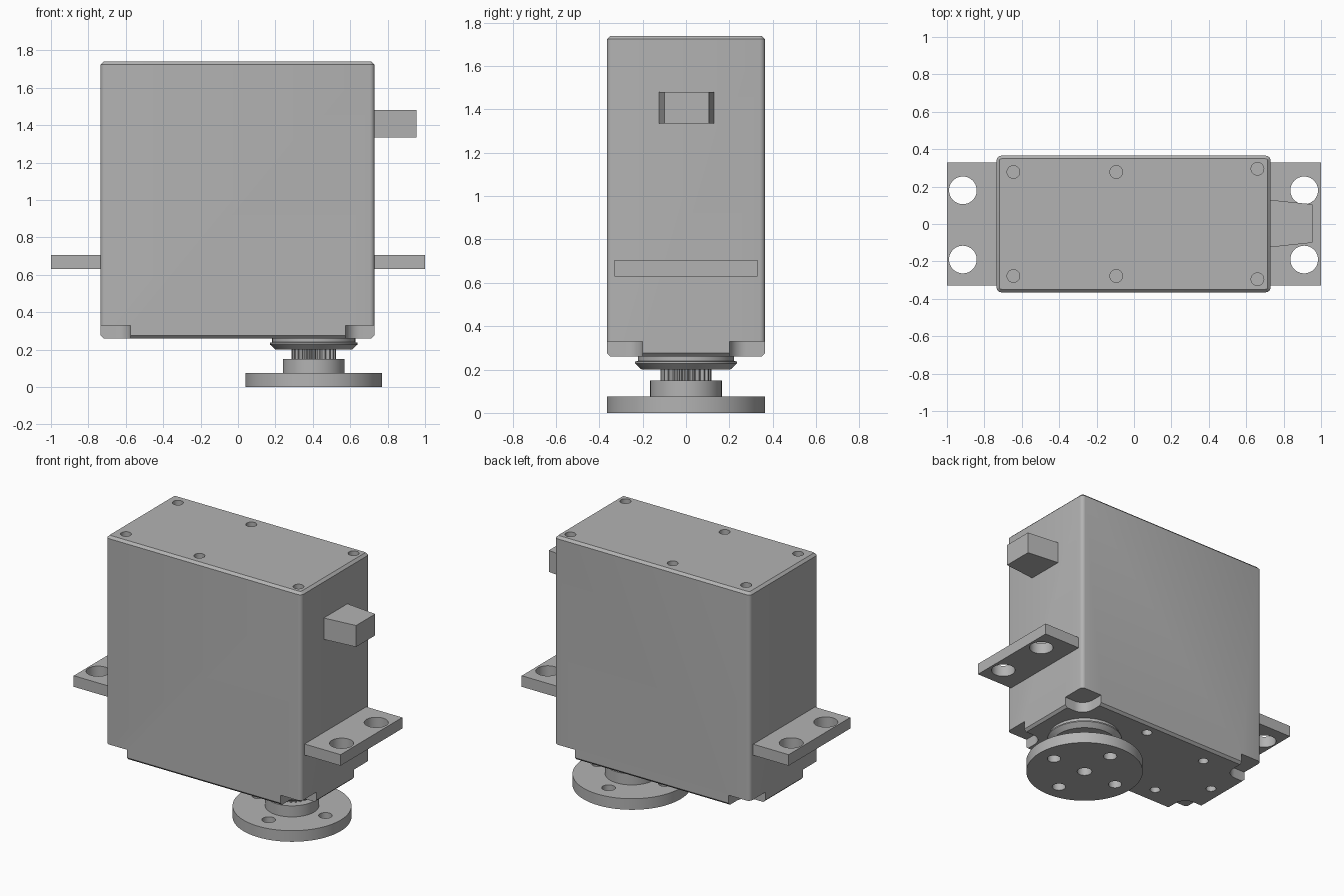
import bpy, bmesh
from math import sin, cos, pi, radians
from mathutils import Matrix

if "Cube" in bpy.data.objects:
    bpy.data.objects.remove(bpy.data.objects["Cube"], do_unlink=True)

grey = bpy.data.materials.new("plain grey")
grey.use_nodes = True
GREY = (0.45, 0.45, 0.45, 1)
grey.diffuse_color = GREY
grey.node_tree.nodes["Principled BSDF"].inputs["Base Color"].default_value = GREY

SHAFT_X = 0.405


def add_object(name, bm):
    bmesh.ops.recalc_face_normals(bm, faces=bm.faces)
    mesh = bpy.data.meshes.new(name)
    bm.to_mesh(mesh)
    bm.free()
    mesh.materials.append(grey)
    obj = bpy.data.objects.new(name, mesh)
    bpy.context.collection.objects.link(obj)
    return obj


def prism(bm, points, z0, z1):
    """Extrude a flat outline from z0 to z1."""
    face = bm.faces.new([bm.verts.new((x, y, z0)) for x, y in points])
    top = bmesh.ops.extrude_face_region(bm, geom=[face])["geom"]
    verts = [v for v in top if isinstance(v, bmesh.types.BMVert)]
    bmesh.ops.translate(bm, verts=verts, vec=(0, 0, z1 - z0))


def circle(x, y, r, n=32):
    return [(x + r * cos(2 * pi * i / n), y + r * sin(2 * pi * i / n)) for i in range(n)]


def rect(x0, x1, y0, y1):
    return [(x0, y0), (x1, y0), (x1, y1), (x0, y1)]


def lathe(name, profile, n=64):
    """Stack of rings (radius, height) around the shaft axis."""
    bm = bmesh.new()
    rings = [[bm.verts.new((x, y, z)) for x, y in circle(SHAFT_X, 0, r, n)] for r, z in profile]
    for a, b in zip(rings, rings[1:]):
        for i in range(n):
            j = (i + 1) % n
            bm.faces.new((a[i], a[j], b[j], b[i]))
    bm.faces.new(rings[0])
    bm.faces.new(rings[-1])
    return add_object(name, bm)


def cut(obj, prisms):
    """Subtract prisms (outline, z0, z1) and bake the result."""
    bm = bmesh.new()
    for outline, z0, z1 in prisms:
        prism(bm, outline, z0, z1)
    cutter = add_object("cutter", bm)
    cutter.hide_render = True
    mod = obj.modifiers.new("cut", "BOOLEAN")
    mod.operation, mod.solver, mod.object = "DIFFERENCE", "EXACT", cutter
    bpy.context.view_layer.update()
    graph = bpy.context.evaluated_depsgraph_get()
    baked = bpy.data.meshes.new_from_object(obj.evaluated_get(graph))
    obj.modifiers.clear()
    obj.data = baked
    bpy.data.objects.remove(cutter, do_unlink=True)


# Case: box with rounded uprights and chamfered rims
bm = bmesh.new()
prism(bm, rect(-0.735, 0.73, -0.365, 0.365), 0.26, 1.74)
uprights = [e for e in bm.edges if abs(e.verts[0].co.z - e.verts[1].co.z) > 1]
bmesh.ops.bevel(bm, geom=uprights, offset=0.025, segments=4, profile=0.5, affect="EDGES")
rims = [e for e in bm.edges if abs(e.verts[0].co.z - e.verts[1].co.z) < 0.01]
bmesh.ops.bevel(bm, geom=rims, offset=0.016, segments=1, affect="EDGES")
case = add_object("case", bm)

# Corner notches with a rounded inner corner, and screw holes
cuts = []
for sx in (-1, 1):
    for sy in (-1, 1):
        r = 0.08
        arc = [(0.575 + r - r * cos(t * pi / 16), 0.2 + r - r * sin(t * pi / 16)) for t in range(9)]
        outline = [(0.9, 0.2), (0.9, 0.5), (0.575, 0.5)] + arc
        cuts.append(([(sx * x, sy * y) for x, y in outline], 0.2, 0.33))
        cuts.append((circle(sx * 0.65, sy * 0.28, 0.035, 24), 0.3, 0.42))
for sy in (-1, 1):
    for x, y in ((-0.645, 0.278), (-0.095, 0.278), (0.66, 0.295)):
        cuts.append((circle(x, sy * y, 0.034, 24), 1.68, 1.8))
    for x, y in ((0.13, 0.28), (-0.37, 0.235)):
        cuts.append((circle(x, sy * y, 0.032, 24), 0.2, 0.33))
cuts.append((circle(-0.63, 0, 0.032, 24), 0.2, 0.33))
cut(case, cuts)

# Mounting ears with two screw holes each
ears = []
for side, x0, x1 in (("left", 0.72, 1.0), ("right", -1.0, -0.72)):
    bm = bmesh.new()
    prism(bm, rect(x0, x1, -0.33, 0.33), 0.63, 0.705)
    ear = add_object(side + "_mounting_ear", bm)
    hole_x = 0.91 if x0 > 0 else -0.915
    cut(ear, [(circle(hole_x, y, 0.074, 48), 0.5, 0.8) for y in (-0.19, 0.18)])
    ears.append(ear)

# Tapered cable outlet
bm = bmesh.new()
prism(bm, [(0.72, -0.125), (0.955, -0.1), (0.955, 0.105), (0.72, 0.13)], 1.335, 1.48)
add_object("cable_outlet", bm)

# Shaft collar, toothed shaft and output horn
collar = lathe("shaft_collar", [(0.205, 0.2), (0.235, 0.228), (0.235, 0.236),
                                (0.222, 0.24), (0.222, 0.28)])
teeth = 24
bm = bmesh.new()
outline = []
for i in range(teeth * 4):
    r = 0.118 if i % 4 < 2 else 0.1
    a = 2 * pi * i / (teeth * 4)
    outline.append((SHAFT_X + r * cos(a), r * sin(a)))
prism(bm, outline, 0.13, 0.22)
add_object("toothed_shaft", bm)

horn = lathe("output_horn", [(0.365, 0), (0.365, 0.075), (0.165, 0.075), (0.165, 0.15)], 96)
holes = [(circle(SHAFT_X + 0.25 * cos(k * pi / 2), 0.25 * sin(k * pi / 2), 0.042), -0.1, 0.12)
         for k in range(4)]
holes.append((circle(SHAFT_X, 0, 0.046), -0.1, 0.1))
cut(horn, holes)

# Smooth the round surfaces, keeping edges sharp
bpy.ops.object.select_all(action="DESELECT")
for obj in [case, collar, horn] + ears:
    obj.select_set(True)
bpy.context.view_layer.objects.active = case
bpy.ops.object.shade_smooth_by_angle(angle=radians(30))
